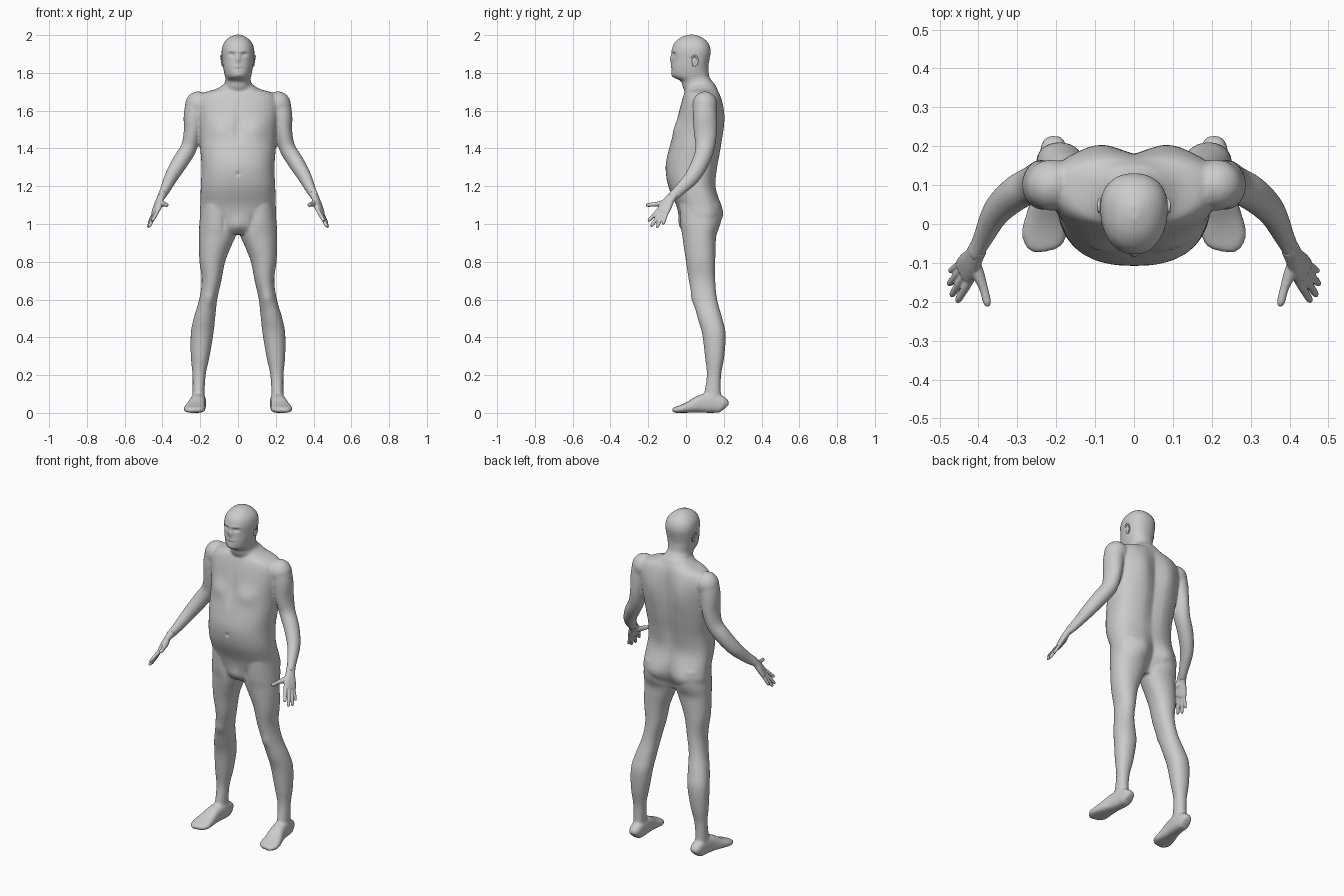
import bpy, bmesh, math
from mathutils import Vector, Matrix

skin = bpy.data.materials.new("plain_grey")
skin.diffuse_color = (0.6, 0.6, 0.6, 1)


def smooth_rows(rows, n=4):
    """Catmull-Rom interpolation between rows of numbers."""
    out = []
    for i in range(len(rows) - 1):
        a, b, c, d = (rows[max(i - 1, 0)], rows[i], rows[i + 1], rows[min(i + 2, len(rows) - 1)])
        for k in range(n):
            t = k / n
            out.append([0.5 * (2 * q + (r - p) * t + (2 * p - 5 * q + 4 * r - s) * t * t
                               + (3 * q - p - 3 * r + s) * t ** 3) for p, q, r, s in zip(a, b, c, d)])
    return out + [list(rows[-1])]


def loft(bm, rings):
    """Skin a list of point rings and cap both ends."""
    vs = [[bm.verts.new(p) for p in ring] for ring in rings]
    n = len(vs[0])
    for a, b in zip(vs, vs[1:]):
        for i in range(n):
            bm.faces.new((a[i], a[(i + 1) % n], b[(i + 1) % n], b[i]))
    bm.faces.new(vs[0])
    bm.faces.new(vs[-1])


def power(v, e):
    return math.copysign(abs(v) ** (2 / e), v)


def stack(bm, rows, side=1, n=48, e=2.2):
    """Level sections: z, centre x, half width, front y, back y, back groove."""
    rings = []
    for z, cx, hw, yf, yb, g in smooth_rows(rows):
        yc = yf * 0.42 + yb * 0.58
        ring = []
        for i in range(n):
            a = math.tau * i / n
            x = hw * power(math.cos(a), e)
            s = power(math.sin(a), e)
            y = yc + s * ((yb - yc) if s > 0 else (yc - yf))
            if s > 0:
                y -= g * math.exp(-(x / 0.04) ** 2)
            ring.append((side * (cx + x), y, z))
        rings.append(ring)
    loft(bm, rings)


def tube(bm, rows, hint, side=1, n=20, e=2.0):
    """Sections along a path: x, y, z, radius along hint, other radius."""
    rows = smooth_rows(rows)
    pts = [Vector(r[:3]) for r in rows]
    rings = []
    for i, r in enumerate(rows):
        t = (pts[min(i + 1, len(pts) - 1)] - pts[max(i - 1, 0)]).normalized()
        u = Vector(hint)
        u = (u - t * u.dot(t)).normalized()
        v = t.cross(u)
        ring = []
        for k in range(n):
            a = math.tau * k / n
            p = pts[i] + u * r[3] * power(math.cos(a), e) + v * r[4] * power(math.sin(a), e)
            ring.append((side * p.x, p.y, p.z))
        rings.append(ring)
    loft(bm, rings)


def ball(bm, c, r, side=1):
    m = Matrix.Translation((side * c[0], c[1], c[2])) @ Matrix.Diagonal((*r, 1))
    bmesh.ops.create_uvsphere(bm, u_segments=24, v_segments=16, radius=1, matrix=m)


def finish(bm, name, voxel, iterations):
    """Fuse the pieces into one smooth skin."""
    bmesh.ops.recalc_face_normals(bm, faces=bm.faces)
    me = bpy.data.meshes.new(name)
    bm.to_mesh(me)
    bm.free()
    ob = bpy.data.objects.new(name, me)
    bpy.context.collection.objects.link(ob)
    m = ob.modifiers.new("fuse", 'REMESH')
    m.mode, m.voxel_size = 'VOXEL', voxel
    m = ob.modifiers.new("soften", 'SMOOTH')
    m.factor, m.iterations = 0.5, iterations
    bpy.ops.object.select_all(action='DESELECT')
    bpy.context.view_layer.objects.active = ob
    ob.select_set(True)
    bpy.ops.object.convert(target='MESH')
    ob.data.materials.clear()
    ob.data.materials.append(skin)
    for p in ob.data.polygons:
        p.use_smooth = True
    return ob


bm = bmesh.new()
# torso
stack(bm, [(1.745, 0, .07, .0, .15, 0), (1.715, 0, .115, .0, .165, 0), (1.695, 0, .18, -.008, .177, .005),
           (1.66, 0, .212, -.02, .19, .012), (1.6, 0, .218, -.036, .2, .02), (1.5, 0, .206, -.06, .2, .022),
           (1.4, 0, .2, -.09, .188, .02), (1.3, 0, .193, -.108, .17, .018), (1.2, 0, .197, -.094, .16, .01),
           (1.1, 0, .2, -.052, .186, .02), (1.04, 0, .202, -.036, .19, .03), (.98, 0, .18, -.02, .16, .03),
           (.945, 0, .08, .01, .12, 0)], e=2.4)
# neck and head
stack(bm, [(1.67, 0, .09, .02, .17, 0), (1.72, 0, .077, -.015, .16, 0), (1.755, 0, .069, -.025, .14, 0),
           (1.768, 0, .066, -.05, .13, 0), (1.785, 0, .07, -.074, .122, 0), (1.83, 0, .079, -.077, .118, 0),
           (1.87, 0, .084, -.074, .124, 0), (1.915, 0, .087, -.076, .131, 0), (1.955, 0, .077, -.064, .12, 0),
           (1.985, 0, .05, -.032, .09, 0), (2.002, 0, .015, .01, .05, 0)])
for s in (1, -1):
    # legs
    stack(bm, [(1.1, .11, .085, -.035, .175, 0), (1.0, .105, .1, -.03, .175, 0), (.94, .109, .098, -.02, .16, 0),
               (.88, .122, .085, -.012, .157, 0), (.8, .136, .068, .0, .155, 0), (.7, .14, .052, .015, .155, 0),
               (.6, .158, .048, .036, .165, 0), (.5, .178, .057, .062, .192, 0), (.42, .19, .06, .085, .21, 0),
               (.3, .2, .05, .1, .203, 0), (.2, .206, .035, .11, .186, 0), (.1, .209, .032, .095, .185, 0),
               (.04, .21, .034, .085, .195, 0)], s, 32, 2.1)
    # feet
    tube(bm, [(.205, .212, .03, .02, .02), (.206, .195, .042, .034, .042), (.208, .14, .052, .039, .052),
              (.215, .08, .048, .042, .048), (.225, .02, .031, .052, .031), (.231, -.025, .021, .058, .021),
              (.23, -.055, .016, .048, .016), (.228, -.07, .013, .028, .011)], (1, 0, 0), s, 28, 2.7)
    # shoulders and arms
    ball(bm, (.212, .1, 1.632), (.068, .066, .07), s)
    tube(bm, [(.22, .1, 1.64, .058, .06), (.232, .1, 1.57, .056, .064), (.243, .103, 1.48, .045, .061),
              (.262, .1, 1.40, .043, .05), (.305, .078, 1.33, .043, .046), (.353, .033, 1.25, .036, .041),
              (.387, -.033, 1.18, .026, .031), (.41, -.08, 1.14, .02, .026)], (1, 0, 0), s, 28)
body = finish(bm, "body", 0.007, 7)

# face, chest and muscle relief: centre, reach, push in y
relief = [((.032, -.07, 1.898), (.018, .04, .011), .011), ((0, -.08, 1.872), (.011, .04, .022), -.013),
          ((.0, -.08, 1.822), (.024, .04, .004), .004), ((0, -.08, 1.833), (.022, .04, .008), -.004),
          ((0, -.08, 1.79), (.02, .04, .012), -.004), ((.03, -.075, 1.915), (.03, .04, .007), -.004),
          ((.095, -.03, 1.5), (.06, .08, .05), -.014), ((0, -.06, 1.52), (.018, .06, .09), .008),
          ((0, -.11, 1.265), (.01, .05, .01), .008), ((.1, .18, 1.05), (.06, .07, .07), .012),
          ((.1, .19, 1.56), (.05, .07, .09), .008), ((.15, .03, .6), (.03, .05, .035), -.007),
          ((.0, -.03, .99), (.035, .06, .045), -.012), ((.075, -.03, 1.01), (.012, .04, .05), .007)]
for v in body.data.vertices:
    dy = 0
    for c, r, push in relief:
        q = (((abs(v.co.x) - c[0]) / r[0]) ** 2 + ((v.co.y - c[1]) / r[1]) ** 2
             + ((v.co.z - c[2]) / r[2]) ** 2)
        if q < 9:
            dy += push * math.exp(-q)
    v.co.y += dy

# hands: palm, four fingers and thumb
across = (-.028, -.045, .02)
fingers = [((.421, -.144, 1.076), (.455, -.2, 1.015), .0105), ((.436, -.134, 1.062), (.47, -.185, .985), .0105),
           ((.444, -.119, 1.055), (.477, -.156, .98), .01), ((.447, -.102, 1.058), (.474, -.122, .998), .009)]
for s, name in ((1, "left_hand"), (-1, "right_hand")):
    bm = bmesh.new()
    tube(bm, [(.4, -.06, 1.16, .025, .02), (.412, -.085, 1.132, .027, .018), (.424, -.105, 1.1, .035, .017),
              (.436, -.123, 1.066, .037, .014), (.439, -.128, 1.058, .03, .009)], across, s, 24, 2.4)
    for base, tip, r in fingers:
        b, t = Vector(base), Vector(tip)
        d = t - b
        tube(bm, [(*(b + d * k), r * f, r * f) for k, f in
                  ((-.3, 1), (.2, 1), (.55, .97), (.88, .85), (1.0, .45))], across, s, 14)
    tube(bm, [(.414, -.09, 1.118, .016, .016), (.4, -.13, 1.108, .016, .016), (.387, -.165, 1.104, .0115, .0115),
              (.378, -.2, 1.101, .0105, .0105), (.375, -.212, 1.1, .005, .005)], (0, 0, 1), s, 14)
    finish(bm, name, 0.0035, 3)

# ears: shell with a hollow front rim
for s, name in ((1, "left_ear"), (-1, "right_ear")):
    bm = bmesh.new()
    ball(bm, (.081, .045, 1.862), (.008, .014, .028), s)
    rim = [(.087 + .004 * math.sin(a), .045 + .017 * math.cos(a), 1.864 + .026 * math.sin(a), .004, .005)
           for a in [math.radians(-120 + 30 * k) for k in range(10)]]
    tube(bm, rim, (1, 0, 0), s, 10)
    finish(bm, name, 0.002, 3)
